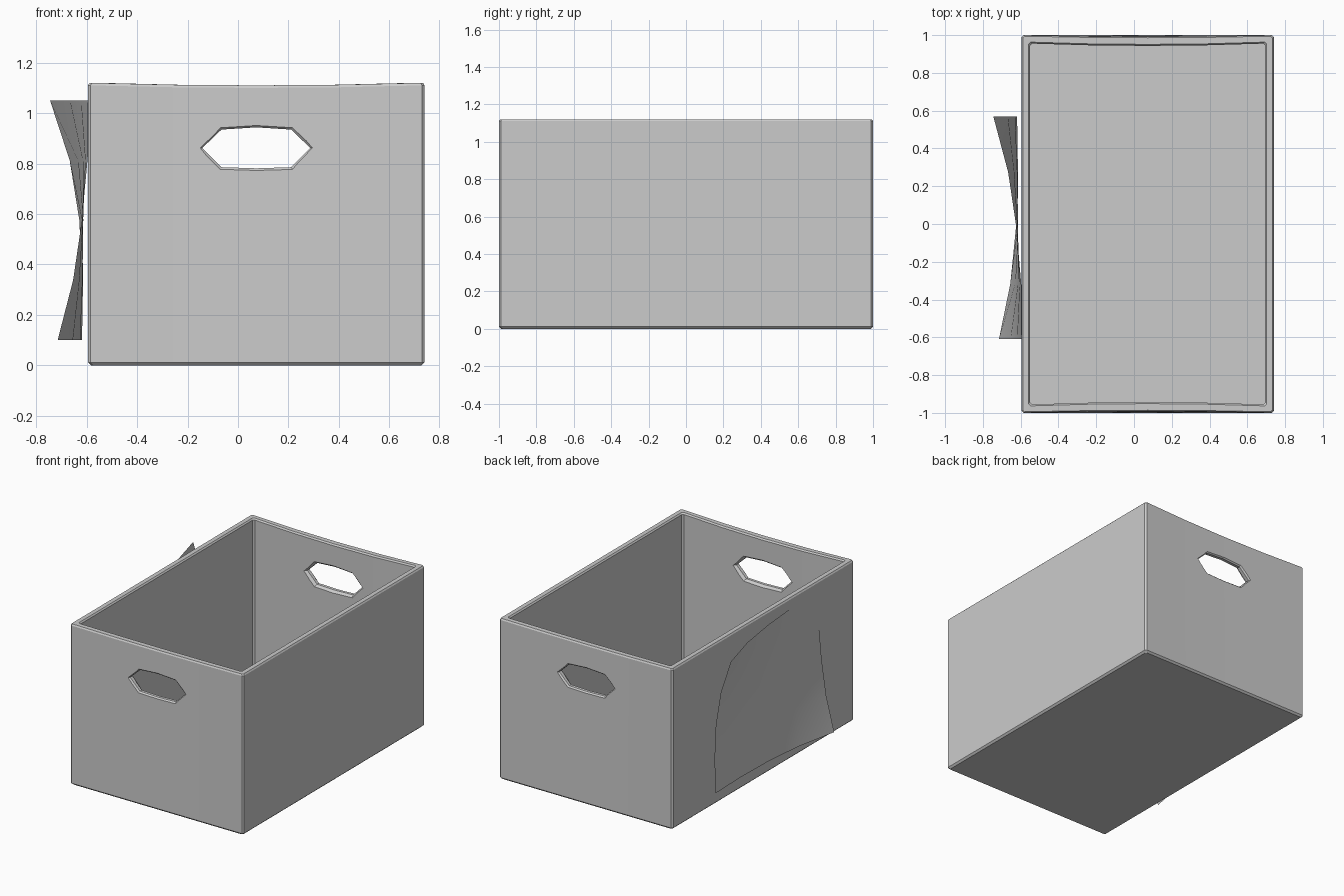
import bpy, bmesh

if "Cube" in bpy.data.objects:
    bpy.data.objects.remove(bpy.data.objects["Cube"])

CX = 0.0725  # crate centre in x


def loft(name, rings):
    """Closed solid through rings of equal point count, capped at both ends."""
    bm = bmesh.new()
    loops = [[bm.verts.new(p) for p in ring] for ring in rings]
    for a, b in zip(loops, loops[1:]):
        for i in range(len(a)):
            j = (i + 1) % len(a)
            bm.faces.new((a[i], a[j], b[j], b[i]))
    bm.faces.new(loops[0])
    bm.faces.new(loops[-1])
    bmesh.ops.recalc_face_normals(bm, faces=bm.faces)
    me = bpy.data.meshes.new(name)
    bm.to_mesh(me)
    bm.free()
    ob = bpy.data.objects.new(name, me)
    bpy.context.collection.objects.link(ob)
    return ob


def crate_ring(hx, hy, z, bulge=0.0, sag=0.0, c=0.01):
    """Rectangle with cut corners; end walls bow inward and sag in the middle."""
    ring = []
    for s in (-1, 1):
        for t in (-1, -0.5, 0, 0.5, 1):
            f = 1 - t * t
            ring.append((CX - s * t * (hx - c), s * (hy - bulge * f), z - sag * f))
        ring.append((CX - s * hx, s * (hy - c), z))
        ring.append((CX - s * hx, 0, z))
        ring.append((CX - s * hx, -s * (hy - c), z))
    return ring


# Open crate: outside, rim, inside, floor
crate = loft("crate", [
    crate_ring(0.655, 0.988, 0.0),
    crate_ring(0.6675, 1.0, 0.012),
    crate_ring(0.6675, 1.0, 1.11, 0.008, 0.01),
    crate_ring(0.661, 0.994, 1.12, 0.008, 0.01),
    crate_ring(0.63, 0.963, 1.12, 0.012, 0.01),
    crate_ring(0.622, 0.955, 1.11, 0.012, 0.01),
    crate_ring(0.622, 0.955, 0.05),
])

# Hand holes with chamfered edges, cut through both end walls
PROFILE = [(-0.225, 0), (-0.145, 0.083), (0, 0.093), (0.145, 0.083),
           (0.225, 0), (0.145, -0.087), (0, -0.092), (-0.145, -0.087)]


def hole_ring(y, inset):
    kx, kz = 1 - inset / 0.225, 1 - inset / 0.09
    return [(CX + x * kx, y, 0.862 + z * kz) for x, z in PROFILE]


half = [(-1.02, -0.02), (-0.985, 0.011), (-0.965, 0.011), (-0.93, -0.015)]
steps = half + [(-y, i) for y, i in reversed(half)]
cutter = loft("hand_hole_cutter", [hole_ring(y, i) for y, i in steps])
cutter.hide_render = True
cutter.hide_set(True)
mod = crate.modifiers.new("hand_holes", "BOOLEAN")
mod.operation = 'DIFFERENCE'
mod.solver = 'EXACT'
mod.object = cutter

# Curling sheet on the left wall, each corner lifted by its own amount
bm = bmesh.new()
N = 4
LIFT = {(1, 1): 0.135, (-1, -1): 0.105, (1, -1): 0.016, (-1, 1): -0.035}
grid = []
for i in range(N + 1):
    u = 2 * i / N - 1
    col = []
    for k in range(N + 1):
        v = 2 * k / N - 1
        lift = sum(h * ((1 + a * u) / 2 * (1 + b * v) / 2) ** 3
                   for (a, b), h in LIFT.items())
        col.append(bm.verts.new((-0.61 - lift, -0.02 + 0.59 * u, 0.575 + 0.475 * v)))
    grid.append(col)
for i in range(N):
    for k in range(N):
        f = bm.faces.new((grid[i][k], grid[i][k + 1], grid[i + 1][k + 1], grid[i + 1][k]))
        f.smooth = True
me = bpy.data.meshes.new("side_sheet")
bm.normal_update()
if sum(f.normal.x for f in bm.faces) > 0:
    bmesh.ops.reverse_faces(bm, faces=bm.faces)
bm.to_mesh(me)
bm.free()
bpy.context.collection.objects.link(bpy.data.objects.new("side_sheet", me))
